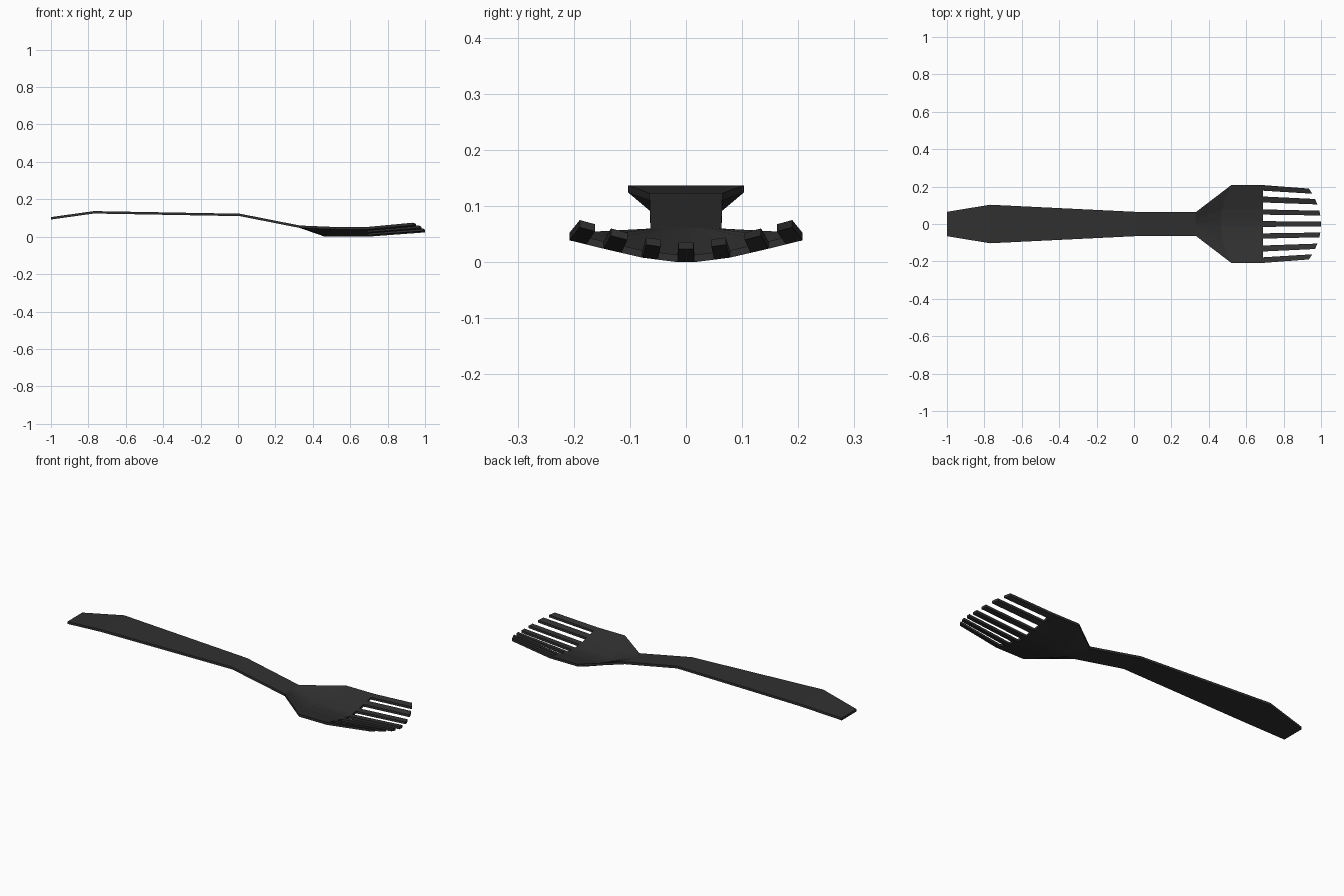
import bpy, bmesh

cube = bpy.data.objects.get("Cube")
if cube:
    bpy.data.objects.remove(cube, do_unlink=True)

THICK = 0.013
# Handle stations: x, half width, top height
HANDLE = [(-1.0, 0.065, 0.105), (-0.77, 0.103, 0.137), (0.01, 0.065, 0.123)]
NECK_X, NECK_HALF, NECK_Z = 0.33, 0.063, 0.06
# Tine side edges across one half, and the bowl profile (y, top height)
EDGES = [0.015, 0.05, 0.078, 0.115, 0.147, 0.178, 0.208]
BOWL = [(0.015, 0.013), (0.078, 0.021), (0.147, 0.037), (0.208, 0.052)]
SLOT_X = 0.69


def bowl_z(y):
    y = abs(y)
    for (y0, z0), (y1, z1) in zip(BOWL, BOWL[1:]):
        if y <= y1:
            return z0 + (z1 - z0) * max(0, y - y0) / (y1 - y0)
    return BOWL[-1][1]


def plastic(name, rgb):
    mat = bpy.data.materials.new(name)
    mat.use_nodes = True
    mat.diffuse_color = (*rgb, 1)
    bsdf = mat.node_tree.nodes["Principled BSDF"]
    bsdf.inputs["Base Color"].default_value = (*rgb, 1)
    return mat


bm = bmesh.new()
ys = [-y for y in reversed(EDGES)] + EDGES


def row(point):
    return [bm.verts.new(point(y)) for y in ys]


# Handle strip
pairs = [[bm.verts.new((x, s * w, z)) for s in (-1, 1)] for x, w, z in HANDLE]
for a, b in zip(pairs, pairs[1:]):
    bm.faces.new((a[0], b[0], b[1], a[1]))

# Neck, shoulder and bowl
neck = row(lambda y: (NECK_X, y * NECK_HALF / EDGES[-1], NECK_Z))
shoulder = row(lambda y: (0.465 + 1.27 * y * y, y, bowl_z(y)))
slots = row(lambda y: (SLOT_X, y, bowl_z(y)))
bm.faces.new([pairs[-1][0], *neck, pairs[-1][1]])
for a, b in ((neck, shoulder), (shoulder, slots)):
    for i in range(len(ys) - 1):
        bm.faces.new((a[i], b[i], b[i + 1], a[i + 1]))

# Tines curve up and taper, the outer ones shorter
tips = row(lambda y: (1 - 1.8 * (0.91 * y) ** 2, 0.91 * y, bowl_z(y) + 0.023))
for i in range(0, len(ys), 2):
    bm.faces.new((slots[i], tips[i], tips[i + 1], slots[i + 1]))

# Give the sheet its thickness
sheet = bm.faces[:]
copy = bmesh.ops.extrude_face_region(bm, geom=sheet, use_keep_orig=True)["geom"]
lower = [v for v in copy if isinstance(v, bmesh.types.BMVert)]
bmesh.ops.translate(bm, verts=lower, vec=(0, 0, -THICK))
bmesh.ops.recalc_face_normals(bm, faces=bm.faces)

mesh = bpy.data.meshes.new("fork")
bm.to_mesh(mesh)
bm.free()
mesh.materials.append(plastic("black plastic", (0.03, 0.03, 0.03)))
fork = bpy.data.objects.new("fork", mesh)
bpy.context.collection.objects.link(fork)
